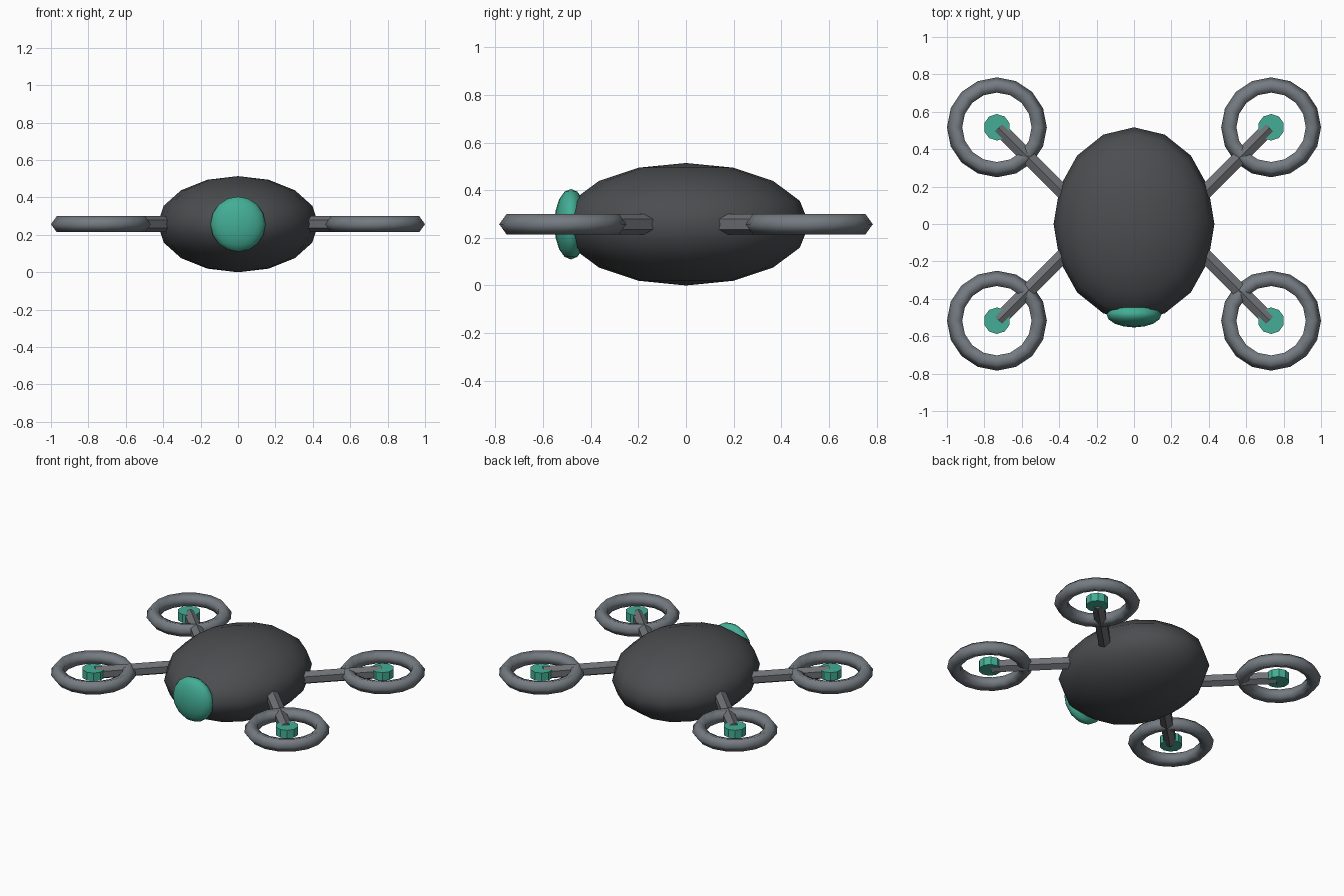
import bpy
import math
from mathutils import Vector

if "Cube" in bpy.data.objects:
    bpy.data.objects.remove(bpy.data.objects["Cube"])

MID = 0.257  # height of the common middle plane


def material(name, rgb):
    m = bpy.data.materials.new(name)
    m.diffuse_color = (*rgb, 1)
    m.use_nodes = True
    m.node_tree.nodes["Principled BSDF"].inputs["Base Color"].default_value = m.diffuse_color
    return m


charcoal = material("charcoal", (0.07, 0.074, 0.079))
steel = material("steel grey", (0.175, 0.198, 0.22))
arm_grey = material("arm grey", (0.16, 0.165, 0.18))
teal = material("teal", (0.056, 0.42, 0.30))


def finish(name, mat, smooth):
    ob = bpy.context.object
    ob.name = name
    ob.data.materials.append(mat)
    if smooth:
        bpy.ops.object.shade_smooth()
    return ob


def ellipsoid(name, center, radii, mat):
    bpy.ops.mesh.primitive_uv_sphere_add(segments=16, ring_count=8, radius=1, location=center)
    finish(name, mat, True).scale = radii


def arm(name, start, end, radius, mat):
    # six-sided bar with a ridge on top
    d = Vector(end) - Vector(start)
    bpy.ops.mesh.primitive_cylinder_add(vertices=6, radius=radius, depth=d.length,
                                        location=(Vector(start) + Vector(end)) / 2,
                                        rotation=(0, math.pi / 2, math.atan2(d.y, d.x)))
    ob = finish(name, mat, False)
    for v in ob.data.vertices:
        # turn a corner to face straight up
        v.co = Vector((v.co.y, v.co.x, v.co.z))
    ob.data.flip_normals()


# Body shell and front lens
ellipsoid("body", (0, 0, MID), (0.43, 0.517, 0.257), charcoal)
ellipsoid("front_lens", (0, -0.483, MID), (0.147, 0.07, 0.148), teal)

# Four corners: arm, motor hub and rotor guard
for sx, side in ((-1, "left"), (1, "right")):
    for sy, where in ((-1, "front"), (1, "back")):
        tag = f"{where}_{side}"
        cx, cy = 0.733 * sx, 0.517 * sy
        arm(f"arm_{tag}", (0.29 * sx, 0.08 * sy, MID), (0.724 * sx, 0.514 * sy, MID),
            0.043, arm_grey)
        bpy.ops.mesh.primitive_cylinder_add(vertices=10, radius=0.071, depth=0.056,
                                            location=(cx, cy, MID))
        finish(f"motor_hub_{tag}", teal, False)
        bpy.ops.mesh.primitive_torus_add(major_segments=16, minor_segments=5,
                                         major_radius=0.222, minor_radius=0.045,
                                         location=(cx, cy, MID))
        finish(f"rotor_guard_{tag}", steel, True)
